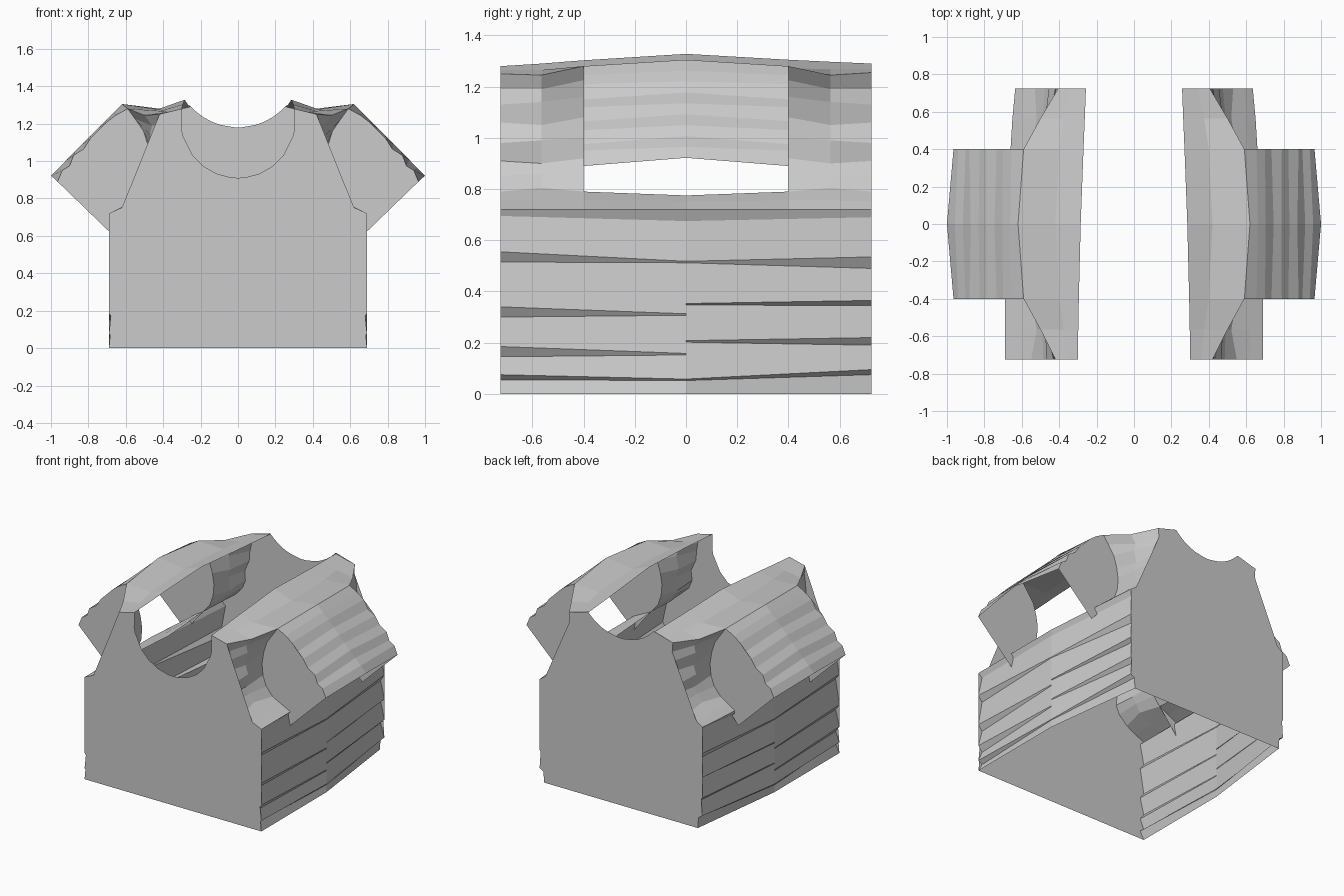
import bpy, bmesh
from math import sin, cos, radians
from mathutils import Vector

if "Cube" in bpy.data.objects:
    bpy.data.objects.remove(bpy.data.objects["Cube"])

cloth = bpy.data.materials.new("light grey cloth")
cloth.diffuse_color = (0.6, 0.6, 0.6, 1)
cloth.use_nodes = True
cloth.node_tree.nodes["Principled BSDF"].inputs["Base Color"].default_value = cloth.diffuse_color


def finish(name, bm, out):
    """Point the faces outwards, then mirror the half across x = 0."""
    bm.normal_update()
    out = Vector(out)
    if sum(f.normal.dot(out) * f.calc_area() for f in bm.faces) < 0:
        bmesh.ops.reverse_faces(bm, faces=bm.faces[:])
    me = bpy.data.meshes.new(name)
    bm.to_mesh(me)
    bm.free()
    me.materials.append(cloth)
    ob = bpy.data.objects.new(name, me)
    bpy.context.collection.objects.link(ob)
    mirror = ob.modifiers.new("mirror", 'MIRROR')
    mirror.use_clip = True


def panel(name, pts, y):
    bm = bmesh.new()
    bm.faces.new([bm.verts.new((x, y, z)) for x, z in pts])
    bmesh.ops.triangulate(bm, faces=bm.faces[:])
    finish(name, bm, (0, y, 0))


def loft(name, sections, out):
    """Skin through [(y, [(x, z), ...]), ...]; all sections have equal length."""
    bm = bmesh.new()
    rows = [[bm.verts.new((x, y, z)) for x, z in pts] for y, pts in sections]
    for a, b in zip(rows, rows[1:]):
        for i in range(len(a) - 1):
            bm.faces.new((a[i], a[i + 1], b[i + 1], b[i]))
    finish(name, bm, out)


def arc(cz, r, end):
    """Neckline from the centre line outwards."""
    return [(r * sin(radians(end * i / 12)), cz - r * cos(radians(end * i / 12)))
            for i in range(13)]


def folds(hi, lo, bands):
    """Sawtooth side edge: slow drop inwards, quick step back out at each band."""
    pts = [(hi, 0)]
    for a, b in bands:
        pts += [(lo, a), (hi, b)]
    return pts


D, S = 0.725, 0.4            # half depth of the body and of the sleeves

# Side edges of the front and back, and the straight line midway
front_bands = [(.055, .075), (.145, .185), (.30, .34), (.515, .555), (.695, .72)]
back_bands = [(.075, .095), (.19, .22), (.345, .365), (.49, .535), (.69, .72)]
front_side = folds(.69, .66, front_bands)
back_side = folds(.635, .605, back_bands)
back_side[0] = (.60, 0)


def middle(centres):
    pts = [(.69, 0)]
    for c in centres[:-1]:
        pts += [(.69, c - .003), (.69, c + .003)]
    return pts + [(.69, centres[-1]), (.69, .72)]


loft("side_front", [(-D, front_side), (0, middle([.055, .155, .31, .515, .675]))], (1, 0, 0))
loft("side_back", [(0, middle([.055, .205, .35, .515, .675])), (D, back_side)], (1, 0, 0))

# Armhole edge on the body panels, and where the sleeve starts
front_hole = [(.55, .79), (.485, .85), (.46, .91), (.468, .98), (.43, 1.06),
              (.425, 1.13), (.415, 1.19), (.42, 1.25)]
back_hole = [(.53, .79), (.475, .85), (.45, .91), (.455, .98), (.42, 1.06),
             (.415, 1.13), (.40, 1.19), (.405, 1.255)]
mid_hole = [(.52, .805), (.49, .86), (.462, .90), (.475, .99), (.455, 1.05),
            (.47, 1.14), (.46, 1.19), (.50, 1.245)]
sleeve_hole = [(.55, .79), (.50, .85), (.475, .92), (.468, 1.0), (.48, 1.08),
               (.505, 1.16), (.55, 1.225), (.59, 1.28)]

loft("armhole_front", [(-D, front_hole), (-.565, mid_hole), (-S, sleeve_hole)], (1, -1, 0))
loft("armhole_back", [(S, sleeve_hole), (.565, mid_hole), (D, back_hole)], (1, 1, 0))

# Ledge under the arm
loft("underarm", [
    (-D, [(.69, .72), (.62, .752), (.55, .79)]),
    (-.565, [(.69, .72), (.62, .755), (.52, .805)]),
    (-S, [(.69, .72), (.62, .755), (.55, .79)]),
    (0, [(.69, .72), (.61, .752), (.54, .775)]),
    (S, [(.66, .72), (.61, .755), (.55, .79)]),
    (.565, [(.65, .72), (.60, .755), (.52, .805)]),
    (D, [(.635, .72), (.59, .752), (.53, .79)])], (0, 0, 1))

# Front and back panels with the low and the high neckline
panel("front_panel", [(0, 0)] + front_side + [(.62, .752)] + front_hole
      + [(.30, 1.28)] + arc(1.215, .305, 90)[::-1], -D)
panel("back_panel", [(0, 0)] + back_side + [(.59, .752)] + back_hole
      + arc(1.52, .34, 49)[::-1], D)

# Shoulder strip
loft("shoulder", [
    (-D, [(.30, 1.28), (.36, 1.265), (.42, 1.25)]),
    (-.565, [(.298, 1.29), (.375, 1.265), (.50, 1.245)]),
    (-S, [(.295, 1.303), (.40, 1.272), (.59, 1.28)]),
    (0, [(.285, 1.328), (.42, 1.28), (.62, 1.305)]),
    (S, [(.27, 1.305), (.40, 1.272), (.59, 1.28)]),
    (.565, [(.263, 1.297), (.375, 1.268), (.50, 1.245)]),
    (D, [(.257, 1.29), (.34, 1.268), (.405, 1.255)])], (0, 0, 1))

# Sleeve: creased top and flat sides, open at the cuff and below
crease = [(.59, 1.28), (.655, 1.245), (.70, 1.21), (.735, 1.15), (.79, 1.12),
          (.825, 1.065), (.88, 1.03), (.90, .975), (.94, .95), (.965, .89)]
n = len(crease) - 1
ridge = [(.62 + .38 * i / n, 1.305 - .383 * i / n) for i in range(n + 1)]
loft("sleeve_top", [(-S, crease), (0, ridge), (S, crease)], (1, 0, 1))
for name, y in (("sleeve_front", -S), ("sleeve_back", S)):
    panel(name, crease + [(.688, .622)] + sleeve_hole[:-1], y)
